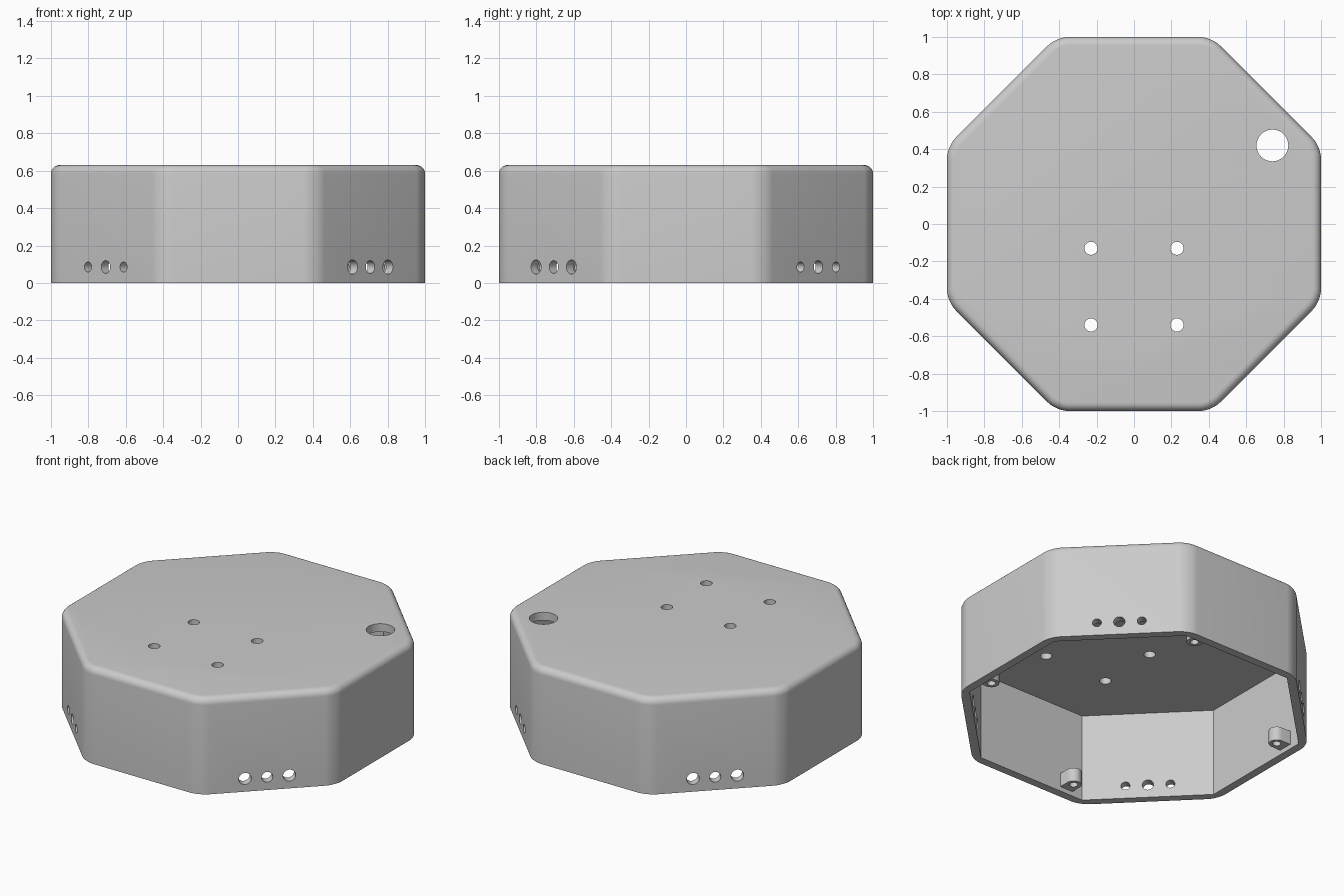
import bpy
import bmesh
from math import radians, cos, sin, pi
from mathutils import Matrix, Vector

HEIGHT, WALL = 0.63, 0.053

cube = bpy.data.objects.get("Cube")
if cube:
    bpy.data.objects.remove(cube, do_unlink=True)

grey = bpy.data.materials.new("plain grey")
grey.use_nodes = True
colour = (0.6, 0.6, 0.6, 1)
grey.diffuse_color = colour
grey.node_tree.nodes["Principled BSDF"].inputs["Base Color"].default_value = colour


def make_object(name, bm):
    bmesh.ops.recalc_face_normals(bm, faces=bm.faces)
    mesh = bpy.data.meshes.new(name)
    bm.to_mesh(mesh)
    bm.free()
    mesh.materials.append(grey)
    obj = bpy.data.objects.new(name, mesh)
    bpy.context.collection.objects.link(obj)
    return obj


def activate(obj):
    bpy.ops.object.select_all(action='DESELECT')
    obj.select_set(True)
    bpy.context.view_layer.objects.active = obj


def cut(obj, cutter):
    activate(obj)
    mod = obj.modifiers.new("cut", 'BOOLEAN')
    mod.operation, mod.solver, mod.object = 'DIFFERENCE', 'EXACT', cutter
    bpy.ops.object.modifier_apply(modifier=mod.name)
    bpy.data.objects.remove(cutter, do_unlink=True)


def octagon(bm, apothem, low, high):
    radius = apothem / cos(pi / 8)
    turn = Matrix.Rotation(pi / 8, 4, 'Z')
    place = Matrix.Translation((0, 0, (low + high) / 2)) @ turn
    bmesh.ops.create_cone(bm, cap_ends=True, segments=8, radius1=radius,
                          radius2=radius, depth=high - low, matrix=place)
    # Snap so that the flats face the axes whatever the primitive's start angle
    for i, v in enumerate(sorted(bm.verts, key=lambda v: v.co.z)):
        step = round((Vector(v.co.xy).angle_signed(Vector((1, 0))) - pi / 8) / (pi / 4))
        a = pi / 8 + step * pi / 4
        v.co.x, v.co.y = radius * cos(a), radius * sin(a)


def drill(bm, point, direction, radius, depth):
    turn = Vector(direction).to_track_quat('Z', 'Y').to_matrix().to_4x4()
    bmesh.ops.create_cone(bm, cap_ends=True, segments=32, radius1=radius,
                          radius2=radius, depth=depth,
                          matrix=Matrix.Translation(point) @ turn)


# Outer body: rounded vertical corners, then a rounded top rim
bm = bmesh.new()
octagon(bm, 1, 0, HEIGHT)
upright = [e for e in bm.edges if abs(e.verts[0].co.z - e.verts[1].co.z) > 0.1]
bmesh.ops.bevel(bm, geom=upright, offset=0.065, segments=8, profile=0.5,
                affect='EDGES')
rim = [e for e in bm.edges if all(v.co.z > HEIGHT - 0.001 for v in e.verts)]
bmesh.ops.bevel(bm, geom=rim, offset=0.045, segments=6, profile=0.5,
                affect='EDGES')
shell = make_object("housing_shell", bm)

# Sharp-cornered cavity, open underneath
bm = bmesh.new()
octagon(bm, 1 - WALL, -0.1, HEIGHT - WALL)
cut(shell, make_object("cavity_cutter", bm))

# Mounting holes and one large cable hole in the top
bm = bmesh.new()
for x in (-0.23, 0.23):
    for y in (-0.54, -0.13):
        drill(bm, (x, y, HEIGHT), (0, 0, 1), 0.035, 0.3)
drill(bm, (0.74, 0.42, HEIGHT), (0, 0, 1), 0.085, 0.3)

# Three holes through each diagonal wall; outer pair differs by wall
for k in range(4):
    a = radians(45 + 90 * k)
    out, along = Vector((cos(a), sin(a), 0)), Vector((-sin(a), cos(a), 0))
    outer = 0.038 if k % 2 else 0.027
    for i in (-1, 0, 1):
        point = out * 0.97 + along * (0.134 * i) + Vector((0, 0, 0.085))
        drill(bm, point, out, outer if i else 0.034, 0.3)
cut(shell, make_object("hole_cutter", bm))

# Screw bosses: rounded lugs on the straight walls with blind holes below
bosses = []
LOW, HIGH, R = 0.03, 0.12, 0.047
for k in range(4):
    turn = Matrix.Rotation(k * pi / 2, 4, 'Z')
    bm = bmesh.new()
    outline = [(R, 0.96 - 0.88), (-R, 0.96 - 0.88)]
    outline += [(R * cos(pi + pi * i / 12), R * sin(pi + pi * i / 12))
                for i in range(13)]
    face = bm.faces.new([bm.verts.new((0.27 + x, 0.88 + y, LOW))
                         for x, y in outline])
    grown = bmesh.ops.extrude_face_region(bm, geom=[face])
    top = [v for v in grown["geom"] if isinstance(v, bmesh.types.BMVert)]
    bmesh.ops.translate(bm, verts=top, vec=(0, 0, HIGH - LOW))
    bm.transform(turn)
    boss = make_object("screw_boss_%d" % (k + 1), bm)
    bm = bmesh.new()
    drill(bm, turn @ Vector((0.27, 0.88, LOW)), (0, 0, 1), 0.025, 0.14)
    cut(boss, make_object("screw_cutter", bm))
    bosses.append(boss)

for obj in [shell] + bosses:
    activate(obj)
    bpy.ops.object.shade_smooth_by_angle(angle=radians(30))
